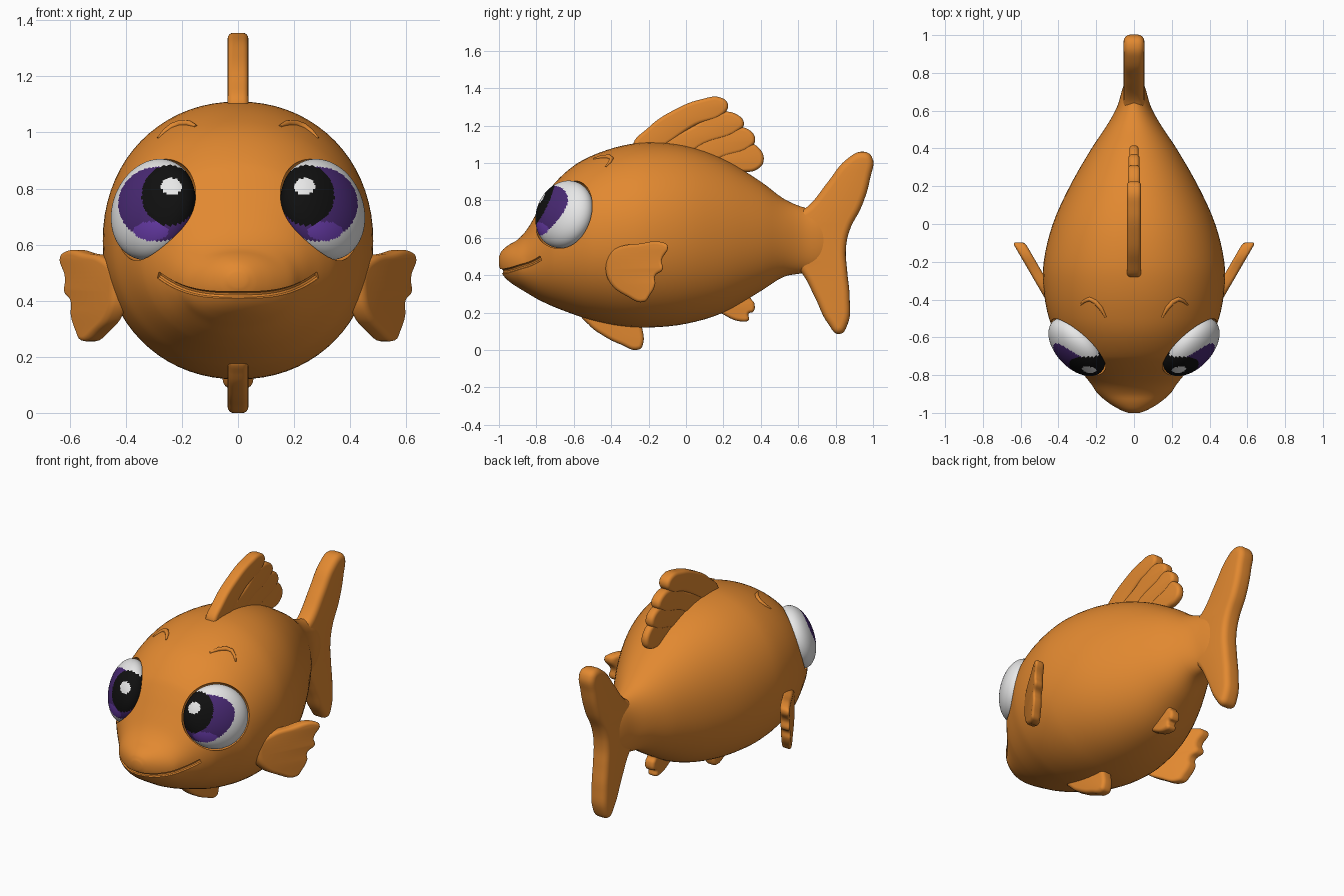
import bpy, bmesh
from mathutils import Vector, Matrix
from math import cos, sin, pi

if "Cube" in bpy.data.objects:
    bpy.data.objects.remove(bpy.data.objects["Cube"])


def material(name, rgb):
    m = bpy.data.materials.new(name)
    m.use_nodes = True
    m.diffuse_color = (*rgb, 1)
    for node in m.node_tree.nodes:
        if node.type == 'BSDF_PRINCIPLED':
            node.inputs["Base Color"].default_value = (*rgb, 1)
    return m


ORANGE = material("orange", (0.76, 0.25, 0.03))
WHITE = material("eye white", (0.8, 0.8, 0.8))
PURPLE = material("iris purple", (0.065, 0.022, 0.17))
LILAC = material("iris light purple", (0.14, 0.045, 0.4))
BLACK = material("pupil black", (0.005, 0.005, 0.005))


def add(name, mesh, mats=(ORANGE,)):
    mesh.materials.clear()
    for m in mats:
        mesh.materials.append(m)
    ob = bpy.data.objects.new(name, mesh)
    bpy.context.collection.objects.link(ob)
    return ob


def from_bmesh(name, bm, mats=(ORANGE,)):
    bmesh.ops.recalc_face_normals(bm, faces=bm.faces)
    mesh = bpy.data.meshes.new(name)
    bm.to_mesh(mesh)
    bm.free()
    return add(name, mesh, mats)


def smooth(ob, angle=0.7):
    bpy.ops.object.select_all(action='DESELECT')
    ob.select_set(True)
    bpy.context.view_layer.objects.active = ob
    bpy.ops.object.shade_smooth_by_angle(angle=angle)


def baked(ob):
    graph = bpy.context.evaluated_depsgraph_get()
    graph.update()
    return bpy.data.meshes.new_from_object(ob.evaluated_get(graph))


# Body stations: y, bottom, top, half width
STATIONS = [
    (-1.0, .45, .50, .03), (-.985, .41, .53, .07), (-.95, .37, .56, .13),
    (-.9, .335, .59, .19), (-.85, .305, .645, .225), (-.8, .275, .73, .265),
    (-.75, .25, .82, .31), (-.7, .228, .895, .35), (-.6, .19, .985, .405),
    (-.5, .158, 1.04, .45), (-.35, .128, 1.09, .478), (-.2, .12, 1.11, .478),
    (0, .14, 1.09, .43), (.2, .2, 1.02, .34), (.4, .315, .9, .225),
    (.52, .39, .81, .145), (.62, .41, .765, .09), (.72, .43, .74, .06),
    (.82, .52, .67, .025)]
POWER = 2.1


def section(y):
    """Centre height, half height and half width, by cubic interpolation."""
    last = len(STATIONS) - 1
    y = min(max(y, STATIONS[0][0]), STATIONS[last][0])
    i = max(k for k in range(last) if STATIONS[k][0] <= y)
    a, b = Vector(STATIONS[i]), Vector(STATIONS[i + 1])
    p, q = Vector(STATIONS[max(i - 1, 0)]), Vector(STATIONS[min(i + 2, last)])
    h = b[0] - a[0]
    t = (y - a[0]) / h
    ma = (b - p) * (h / (b[0] - p[0]))
    mb = (q - a) * (h / (q[0] - a[0]))
    v = (a * (2*t**3 - 3*t*t + 1) + ma * (t**3 - 2*t*t + t)
         + b * (3*t*t - 2*t**3) + mb * (t**3 - t*t))
    return (v[1] + v[2]) / 2, (v[2] - v[1]) / 2, v[3]


def on_front(x, z):
    """Point of the front half of the body at this x and z."""
    lo, hi = -1.0, -.2
    for _ in range(30):
        y = (lo + hi) / 2
        c, h, w = section(y)
        if abs(x / w) ** POWER + abs((z - c) / h) ** POWER < 1:
            hi = y
        else:
            lo = y
    return Vector((x, hi, z))


def power(v):
    return abs(v) ** (2 / POWER) * (1 if v >= 0 else -1)


# Body: lofted rings
bm = bmesh.new()
levels = []
for (a, *_), (b, *_) in zip(STATIONS, STATIONS[1:]):
    levels += [a + (b - a) * k / 4 for k in range(4)]
levels.append(STATIONS[-1][0])
rings, SIDES = [], 72
for y in levels:
    c, h, w = section(y)
    turn = [2 * pi * k / SIDES for k in range(SIDES)]
    rings.append([bm.verts.new((w * power(cos(t)), y, c + h * power(sin(t)))) for t in turn])
for r, s in zip(rings, rings[1:]):
    for k in range(SIDES):
        n = (k + 1) % SIDES
        bm.faces.new((r[k], r[n], s[n], s[k]))
bm.faces.new(rings[0])
bm.faces.new(rings[-1])
body = from_bmesh("body", bm)


def tube(name, points, radius, taper):
    """Round tube through points; taper gives the radius factor at each."""
    cu = bpy.data.curves.new(name, 'CURVE')
    cu.dimensions = '3D'
    cu.bevel_depth = radius
    cu.bevel_resolution = 3
    cu.use_fill_caps = True
    sp = cu.splines.new('POLY')
    sp.points.add(len(points) - 1)
    for p, co, f in zip(sp.points, points, taper):
        p.co = (*co, 1)
        p.radius = f
    ob = bpy.data.objects.new(name, cu)
    bpy.context.collection.objects.link(ob)
    mesh = baked(ob)
    bpy.data.objects.remove(ob)
    bm = bmesh.new()
    bm.from_mesh(mesh)
    bmesh.ops.remove_doubles(bm, verts=bm.verts, dist=0.0001)
    return from_bmesh(name, bm)


def eye_shape(side, grow=1.0):
    n = Vector((.7, -.66, .27)).normalized()
    along = Vector((0, 0, 1)).cross(n).normalized()
    up = n.cross(along)
    m = Matrix((along * .185, up * .185, n * .105)).transposed().to_4x4()
    m = Matrix.Translation((.302, -.65, .725)) @ m @ Matrix.Scale(grow, 4)
    bm = bmesh.new()
    bmesh.ops.create_uvsphere(bm, u_segments=96, v_segments=72, radius=1,
                              matrix=Matrix.Diagonal((side, 1, 1, 1)) @ m)
    return bm


# Eye sockets and mouth line cut into the body
cutters = [from_bmesh("socket_cutter", eye_shape(s, 1.05)) for s in (1, -1)]
xs = [.285 * k / 20 for k in range(-20, 21)]
smile = [on_front(x, .42 + .072 * abs(x / .285) ** 3) for x in xs]
cutters.append(tube("mouth_cutter", smile, .013, [1] * len(xs)))
for cutter in cutters:
    cutter.hide_render = True
    mod = body.modifiers.new("cut", 'BOOLEAN')
    mod.operation = 'DIFFERENCE'
    mod.solver = 'EXACT'
    mod.object = cutter
cut_mesh = baked(body)
body.modifiers.clear()
body.data = cut_mesh
for cutter in cutters:
    bpy.data.objects.remove(cutter)
smooth(body, 0.6)

# Eyes: painted by zones, listed from top layer down: centre, radii, slot
ZONES = [(.237, .807, .037, .03, 1), (.31, .648, .062, .034, 3),
         (.245, .775, .098, .108, 4), (.285, .745, .142, .132, 2)]
for side, label in ((1, "left"), (-1, "right")):
    eye = from_bmesh(label + "_eye", eye_shape(side), (WHITE, WHITE, PURPLE, LILAC, BLACK))
    for f in eye.data.polygons:
        x, z = abs(f.center.x), f.center.z
        # highlights sit on the same screen side for both eyes
        for cx, cz, rx, rz, slot in ZONES:
            if f.center.y < -.58 and ((x - cx) / rx) ** 2 + ((z - cz) / rz) ** 2 < 1:
                f.material_index = slot
                break
    smooth(eye)

    # Brows
    arc = [(.15, 1.022), (.175, 1.032), (.205, 1.032), (.235, 1.022), (.262, 1.003), (.285, .98)]
    brow = tube(label + "_brow", [on_front(x * side, z) for x, z in arc],
                .013, (.4, .9, 1, .9, .7, .3))
    smooth(brow, 1.0)


def fin(name, outline, half, bevel, shape=lambda v: v):
    """Rounded plate from a smooth (y, z) outline, then reshaped."""
    cu = bpy.data.curves.new(name, 'CURVE')
    cu.dimensions = '2D'
    cu.fill_mode = 'BOTH'
    cu.extrude = half - bevel
    cu.bevel_depth = bevel
    cu.bevel_resolution = 3
    cu.offset = -bevel
    cu.resolution_u = 6
    sp = cu.splines.new('BEZIER')
    sp.use_cyclic_u = True
    sp.bezier_points.add(len(outline) - 1)
    for p, (y, z) in zip(sp.bezier_points, outline):
        p.co = (y, z, 0)
        p.handle_left_type = p.handle_right_type = 'AUTO'
    ob = bpy.data.objects.new(name, cu)
    bpy.context.collection.objects.link(ob)
    mesh = baked(ob)
    bpy.data.objects.remove(ob)
    bm = bmesh.new()
    bm.from_mesh(mesh)
    bmesh.ops.remove_doubles(bm, verts=bm.verts, dist=0.0001)
    for v in bm.verts:
        v.co = shape(Vector((v.co.z, v.co.x, v.co.y)))
    ob = from_bmesh(name, bm)
    smooth(ob, 0.9)


# Tail fin, thinning toward the back
fin("tail_fin", [(.56, .7), (.66, .775), (.76, .9), (.86, 1.02), (.95, 1.06), (.995, 1.03),
                 (.985, .92), (.94, .77), (.875, .64), (.855, .54), (.862, .42), (.875, .28),
                 (.865, .14), (.82, .085), (.76, .14), (.69, .28), (.62, .41), (.55, .48)],
    .055, .035, lambda v: Vector((v.x * min(1, 1.5 - .9 * (v.y - .5)), v.y, v.z)))

# Dorsal fin: overlapping lobes, each thinner than the one before
LOBES = [
    [(-.28, 1.08), (-.2, 1.19), (-.05, 1.29), (.08, 1.34), (.19, 1.348), (.225, 1.31),
     (.2, 1.26), (.05, 1.2), (-.1, 1.1), (-.2, 1.04)],
    [(-.14, 1.06), (.04, 1.2), (.18, 1.27), (.27, 1.26), (.31, 1.21), (.28, 1.17), (.1, 1.1), (-.05, 1.02)],
    [(-.02, 1.04), (.12, 1.14), (.25, 1.19), (.34, 1.175), (.37, 1.12), (.34, 1.08), (.2, 1.03), (.08, .98)],
    [(.08, 1.02), (.2, 1.08), (.32, 1.11), (.39, 1.08), (.415, 1.01), (.38, .965), (.3, .95), (.16, .94)]]
for i, lobe in enumerate(LOBES):
    fin("dorsal_lobe_%d" % (i + 1), lobe, .037 - .004 * i, .02)

# Belly and rear fins
fin("belly_fin", [(-.56, .2), (-.52, .135), (-.44, .075), (-.35, .03), (-.25, .003),
                  (-.23, .03), (-.235, .12), (-.26, .2), (-.4, .22)], .037, .022)
fin("rear_fin", [(.14, .24), (.2, .19), (.3, .152), (.335, .16), (.335, .195), (.36, .205),
                 (.365, .25), (.345, .28), (.35, .31), (.32, .36), (.22, .34)], .033, .018)

# Side fins, swept outward
PADDLE = [(-.43, .43), (-.42, .51), (-.36, .55), (-.25, .568), (-.13, .577), (-.098, .555),
          (-.13, .48), (-.125, .43), (-.165, .395), (-.165, .35), (-.195, .29), (-.225, .257),
          (-.32, .29), (-.4, .35)]
for side, label in ((1, "left"), (-1, "right")):
    fin(label + "_side_fin", PADDLE, .033, .018,
        lambda v: Vector((side * (.435 + v.x + (v.y + .4) * .58), v.y, v.z)))
